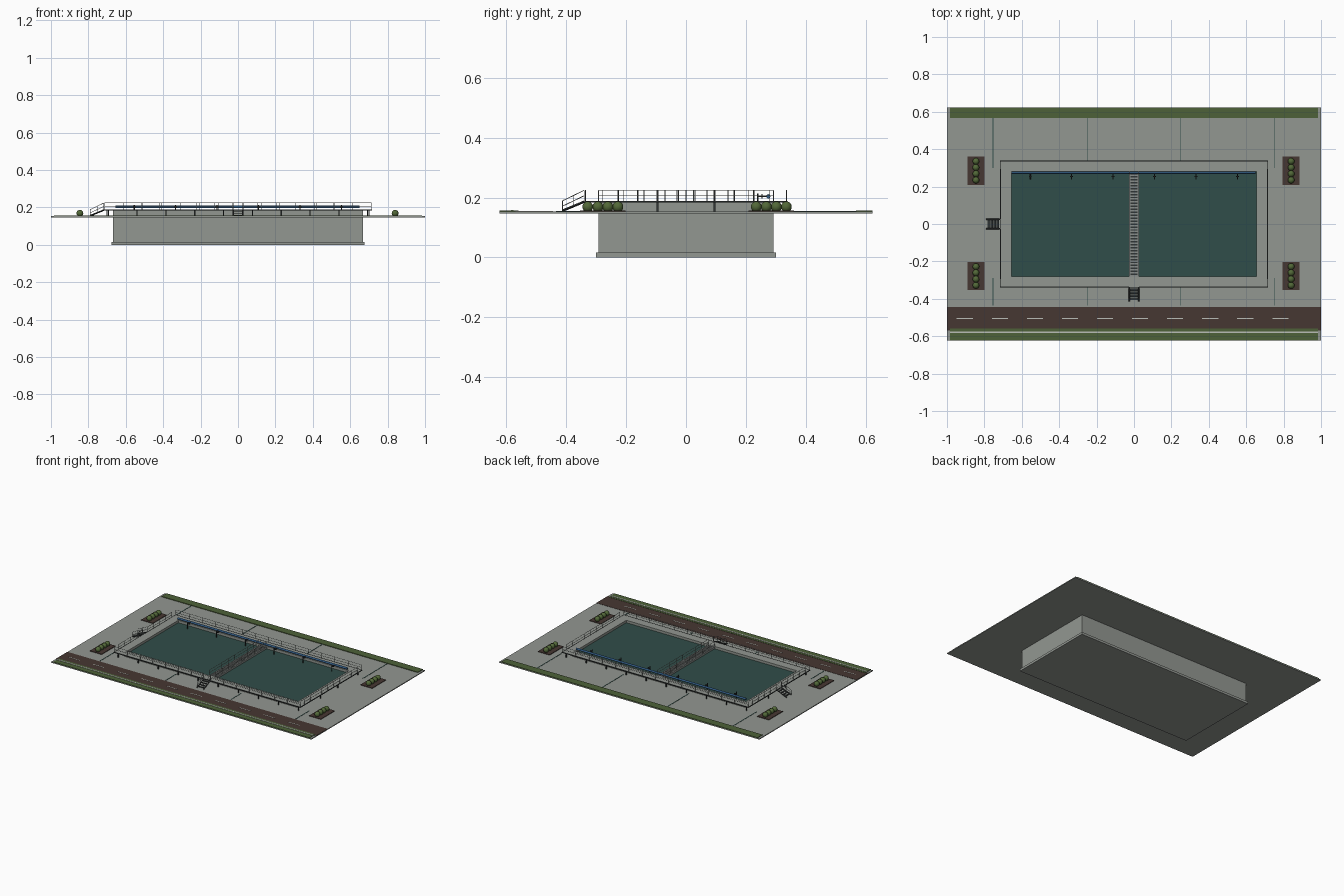
import bpy, bmesh
from mathutils import Vector, Matrix

if "Cube" in bpy.data.objects:
    bpy.data.objects.remove(bpy.data.objects["Cube"])


def material(name, r, g, b):
    m = bpy.data.materials.new(name)
    m.use_nodes = True
    m.diffuse_color = (r, g, b, 1)
    m.node_tree.nodes["Principled BSDF"].inputs["Base Color"].default_value = (r, g, b, 1)
    return m


concrete = material("concrete", .29, .31, .285)
water_mat = material("dark teal water", .03, .075, .067)
grass = material("grass green", .075, .12, .04)
earth = material("brown asphalt", .062, .038, .032)
leaf = material("leaf green", .085, .14, .04)
steel = material("galvanised steel", .25, .27, .26)
dark = material("dark metal", .03, .035, .035)
blue = material("pipe blue", .03, .1, .22)
white = material("pale paint", .5, .52, .48)


class Part:
    """Collects boxes, bars and balls into one named object."""
    def __init__(self, name, mat):
        self.name, self.mat, self.bm = name, mat, bmesh.new()

    def box(self, x0, x1, y0, y1, z0, z1):
        m = Matrix.Translation(((x0 + x1) / 2, (y0 + y1) / 2, (z0 + z1) / 2))
        m = m @ Matrix.Diagonal((x1 - x0, y1 - y0, z1 - z0, 1))
        bmesh.ops.create_cube(self.bm, size=1, matrix=m)

    def bar(self, a, b, r=.0013, sides=6):
        a, b = Vector(a), Vector(b)
        d = b - a
        m = Matrix.Translation((a + b) / 2) @ d.to_track_quat('Z', 'Y').to_matrix().to_4x4()
        bmesh.ops.create_cone(self.bm, cap_ends=True, segments=sides, radius1=r,
                              radius2=r, depth=d.length, matrix=m)

    def ball(self, p, r):
        bmesh.ops.create_uvsphere(self.bm, u_segments=16, v_segments=10, radius=r,
                                  matrix=Matrix.Translation(p))

    def done(self, smooth=False):
        me = bpy.data.meshes.new(self.name)
        for f in self.bm.faces:
            f.smooth = smooth
        self.bm.to_mesh(me)
        self.bm.free()
        me.materials.append(self.mat)
        ob = bpy.data.objects.new(self.name, me)
        bpy.context.collection.objects.link(ob)


def slab(name, mat, *dims):
    p = Part(name, mat)
    p.box(*dims)
    p.done()


def ring(part, ox, oy, ix, iy, z0, z1):
    """Rectangular frame from an outer to an inner half size."""
    for s in (-1, 1):
        part.box(-ox, ox, min(s * oy, s * iy), max(s * oy, s * iy), z0, z1)
        part.box(min(s * ox, s * ix), max(s * ox, s * ix), -iy, iy, z0, z1)


GROUND, DECK, RAIL = .153, .188, .224

# Site slab, grass verges, road and kerb
slab("site_slab", concrete, -1, 1, -.623, .623, .147, GROUND)
slab("rear_verge", grass, -.985, .985, .568, .623, GROUND, .157)
slab("front_verge", grass, -.985, .985, -.623, -.56, GROUND, .156)
slab("road", earth, -1, 1, -.57, -.445, GROUND, .1545)
slab("kerb", white, -.985, .985, -.584, -.576, GROUND, .158)
dashes = Part("road_dashes", white)
for i in range(10):
    x = -.905 + .1875 * i
    dashes.box(x - .043, x + .043, -.508, -.503, .1545, .1555)
dashes.done()

# Drain lines set in the paving
drains = Part("drain_lines", water_mat)
for x, inner in ((-.755, .3), (-.25, .33), (.25, .33), (.75, .3)):
    drains.box(x - .0025, x + .0025, inner, .568, GROUND, .1545)
    drains.box(x - .0025, x + .0025, -.435, .01 - inner, GROUND, .1545)
drains.done()

# Basin below and above ground
slab("foundation", concrete, -.677, .677, -.301, .301, 0, .016)
slab("basin_body", concrete, -.667, .667, -.292, .292, .016, .149)
walls = Part("basin_walls", concrete)
ring(walls, .667, .292, .655, .28, .149, .189)
walls.done()
slab("water", water_mat, -.655, .655, -.28, .28, .149, .172)

# Walkway around the rim, with a dark edge and legs
walk = Part("walkway", concrete)
ring(walk, .715, .338, .657, .282, .184, DECK)
walk.done()
edge = Part("walkway_edge", dark)
ring(edge, .717, .34, .715, .338, .183, DECK + .001)
edge.done()
legs = Part("walkway_legs", dark)
for s in (-1, 1):
    for i in range(10):
        x = -.693 + .154 * i
        legs.box(x - .003, x + .003, s * .325 - .003, s * .325 + .003, GROUND, .184)
    for y in (-.095, .095):
        legs.box(s * .7 - .003, s * .7 + .003, y - .003, y + .003, GROUND, .184)
legs.done()

# Central bridge with grating treads
beams = Part("bridge_beams", steel)
for s in (-1, 1):
    beams.box(s * .023 - .004, s * .023 + .004, -.285, .285, .174, DECK)
beams.done()
slab("bridge_underside", dark, -.019, .019, -.285, .285, .174, .182)
treads = Part("bridge_treads", steel)
for i in range(36):
    y = -.277 + .0158 * i
    treads.box(-.019, .019, y - .004, y + .004, .183, .187)
treads.done()

# Handrails
rails = Part("handrails", steel)


def fence(a, b, n):
    a, b = Vector((*a, DECK)), Vector((*b, DECK))
    for h in (RAIL - DECK, (RAIL - DECK) / 2):
        up = Vector((0, 0, h))
        rails.bar(a + up, b + up)
    for i in range(n + 1):
        p = a.lerp(b, i / n)
        rails.bar(p, (p.x, p.y, RAIL))


fence((-.713, .336), (.713, .336), 14)
fence((.713, -.292), (.713, .292), 9)
for s in (-1, 1):
    fence((s * .027, -.336), (s * .713, -.336), 7)
    fence((-.713, s * .027), (-.713, s * .292), 4)
    fence((s * .026, -.28), (s * .026, .28), 8)
rails.done()

# Stairs at the front and at one end
stairs = Part("stairs", dark)
stair_rails = Part("stair_rails", steel)
for turn in (False, True):
    def place(side, out, z):
        return (-.717 - out, side, z) if turn else (side, -.34 - out, z)
    for s in (-.025, .025):
        stairs.bar(place(s, 0, .186), place(s, .073, .156), .004, 4)
        for h in (.018, .036):
            stair_rails.bar(place(s, 0, DECK + h), place(s, .073, GROUND + h))
        for t in (0, .5, 1):
            z = DECK + (GROUND - DECK) * t
            stair_rails.bar(place(s, .073 * t, z), place(s, .073 * t, z + .036))
    for i in range(4):
        c = Vector(place(0, .012 + .016 * i, .18 - .007 * i))
        h = Vector((.006, .024, .001) if turn else (.024, .006, .001))
        lo, hi = c - h, c + h
        stairs.box(lo.x, hi.x, lo.y, hi.y, lo.z, hi.z)
stairs.done()
stair_rails.done()

# Supply pipe along the rear wall, with down pipes and valves
pipe = Part("supply_pipe", blue)
pipe.bar((-.655, .275, .204), (.65, .275, .204), .007, 12)
pipe.done()
drops = Part("down_pipes", dark)
for i in range(6):
    x = -.555 + .2215 * i
    drops.bar((x, .275, .204), (x, .238, .204), .003, 8)
    drops.bar((x, .24, .214), (x, .24, .165), .003, 8)
    drops.bar((x, .256, .204), (x, .252, .204), .008, 10)
drops.done()

# Planting beds with rows of shrubs
beds = Part("planting_beds", earth)
shrubs = Part("shrubs", leaf)
for x in (-.845, .84):
    for y in (-.278, .285):
        beds.box(x - .045, x + .045, y - .076, y + .076, GROUND, .157)
        for k in range(4):
            shrubs.ball((x, y + .0335 * (k - 1.5), .169), .018)
beds.done()
shrubs.done(smooth=True)
